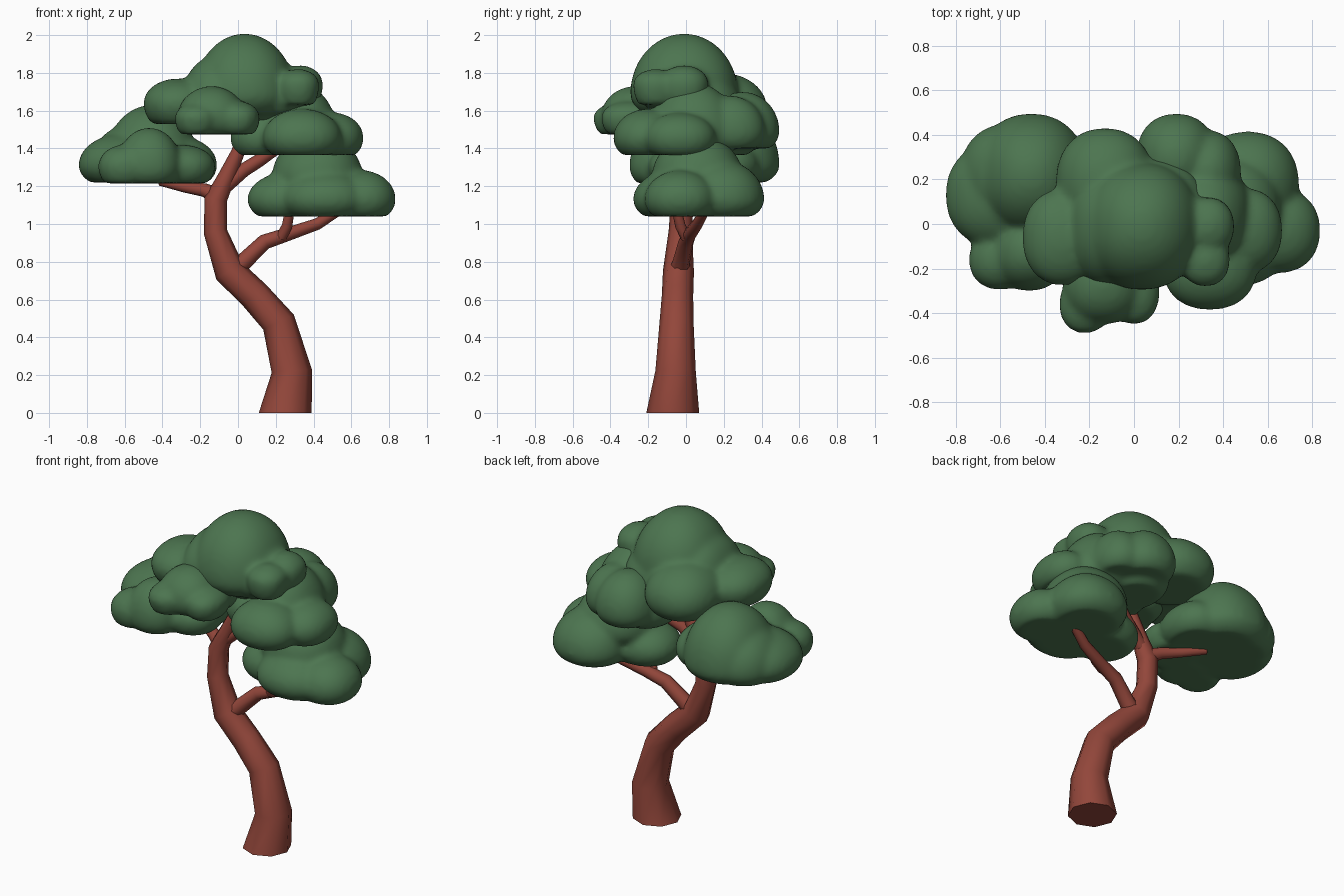
import bpy, bmesh, math
from mathutils import Vector


def material(name, rgb):
    m = bpy.data.materials.new(name)
    m.diffuse_color = (*rgb, 1)
    return m


BARK = material("red brown bark", (0.29, 0.062, 0.043))
LEAF = material("leaf green", (0.073, 0.178, 0.080))


def make_object(name, bm, mat):
    me = bpy.data.meshes.new(name)
    bm.to_mesh(me)
    bm.free()
    me.materials.append(mat)
    ob = bpy.data.objects.new(name, me)
    bpy.context.collection.objects.link(ob)
    bpy.context.view_layer.objects.active = ob
    bpy.ops.object.select_all(action='DESELECT')
    ob.select_set(True)
    return ob


def limb(name, points, sides=8, flat_start=False):
    """Tapered tube through points (x, y, z, radius)."""
    bm = bmesh.new()
    pos = [Vector(p[:3]) for p in points]
    rings = []
    for i, p in enumerate(points):
        a, b = pos[max(i - 1, 0)], pos[min(i + 1, len(pos) - 1)]
        t = (b - a).normalized()
        if i == 0 and flat_start:
            t = Vector((0, 0, 1))
        v = Vector((0, 1, 0))
        v = (v - t * v.dot(t)).normalized()
        u = v.cross(t)
        rings.append([bm.verts.new(pos[i] + p[3] * (
            u * math.cos(k * math.tau / sides) + v * math.sin(k * math.tau / sides)))
            for k in range(sides)])
    for r, s in zip(rings, rings[1:]):
        for k in range(sides):
            n = (k + 1) % sides
            bm.faces.new((r[k], r[n], s[n], s[k]))
    bm.faces.new(rings[0])
    bm.faces.new(rings[-1])
    bmesh.ops.recalc_face_normals(bm, faces=bm.faces)
    make_object(name, bm, BARK)
    bpy.ops.object.shade_smooth_by_angle(angle=math.radians(50))


def foliage(name, lumps, under=0.09, p=2.2):
    """Merged flat-bottomed, slightly squared puffs (x, y, bottom, rx, ry, top)."""
    bm = bmesh.new()
    for x, y, bottom, rx, ry, top in lumps:
        h = top - bottom - under
        for v in bmesh.ops.create_icosphere(bm, subdivisions=4, radius=1)["verts"]:
            c = v.co
            q = (abs(c.x) ** p + abs(c.y) ** p) ** (1 / p)
            f = math.hypot(c.x, c.y) / q if q > 1e-6 else 1
            z = c.z * h if c.z > 0 else -under * min(1, -c.z * 1.5)
            v.co = (x + c.x * rx * f, y + c.y * ry * f, bottom + under + z)
    ob = make_object(name, bm, LEAF)
    mod = ob.modifiers.new("merge", 'REMESH')
    mod.mode = 'VOXEL'
    mod.voxel_size = 0.018
    mod = ob.modifiers.new("soften", 'SMOOTH')
    mod.factor = 0.5
    mod.iterations = 6
    for m in list(ob.modifiers):
        bpy.ops.object.modifier_apply(modifier=m.name)
    bpy.ops.object.shade_smooth()


# Trunk and branches
limb("trunk", [(0.25, -0.07, 0, 0.14), (0.285, -0.055, 0.22, 0.107),
               (0.215, -0.05, 0.48, 0.09), (0.09, -0.045, 0.62, 0.083),
               (-0.045, -0.04, 0.75, 0.082), (-0.12, -0.03, 0.96, 0.062),
               (-0.118, -0.02, 1.13, 0.06), (-0.06, -0.02, 1.25, 0.046),
               (0.0, -0.02, 1.38, 0.036), (0.02, -0.02, 1.45, 0.03)], flat_start=True)
limb("right_branch", [(-0.05, -0.04, 0.73, 0.06), (0.03, -0.025, 0.80, 0.046),
                      (0.14, 0.0, 0.905, 0.041), (0.26, 0.02, 0.945, 0.036),
                      (0.42, 0.06, 1.0, 0.031), (0.53, 0.1, 1.07, 0.027)])
limb("right_twig", [(0.23, 0.0, 0.93, 0.03), (0.26, -0.03, 0.99, 0.028),
                    (0.275, -0.05, 1.08, 0.025)])
limb("left_branch", [(-0.11, -0.01, 1.15, 0.045), (-0.18, 0.02, 1.18, 0.036),
                     (-0.28, 0.08, 1.195, 0.029), (-0.41, 0.15, 1.225, 0.023)])
limb("upper_branch", [(-0.08, -0.02, 1.19, 0.04), (0.03, 0.0, 1.285, 0.037),
                      (0.11, 0.03, 1.335, 0.035), (0.22, 0.07, 1.41, 0.03)])

# Leaf clusters
foliage("left_foliage", [
    (-0.60, 0.13, 1.22, 0.245, 0.24, 1.48), (-0.56, 0.22, 1.22, 0.22, 0.23, 1.53),
    (-0.46, 0.22, 1.22, 0.25, 0.275, 1.63), (-0.30, 0.18, 1.22, 0.19, 0.21, 1.46),
    (-0.60, -0.16, 1.215, 0.14, 0.135, 1.42), (-0.47, -0.13, 1.215, 0.17, 0.17, 1.51),
    (-0.30, -0.02, 1.215, 0.18, 0.18, 1.42)])
foliage("lower_right_foliage", [
    (0.27, 0.03, 1.04, 0.22, 0.19, 1.275), (0.46, -0.05, 1.04, 0.24, 0.23, 1.29),
    (0.65, -0.03, 1.04, 0.185, 0.19, 1.285), (0.51, 0.18, 1.04, 0.23, 0.235, 1.34),
    (0.42, 0.06, 1.16, 0.24, 0.24, 1.47)])
foliage("middle_right_foliage", [
    (0.34, -0.20, 1.365, 0.21, 0.185, 1.61), (0.50, -0.03, 1.365, 0.165, 0.19, 1.59),
    (0.31, 0.04, 1.365, 0.22, 0.24, 1.75), (0.14, 0.17, 1.365, 0.18, 0.21, 1.64),
    (0.13, 0.0, 1.365, 0.17, 0.18, 1.62),
    (0.19, 0.30, 1.40, 0.18, 0.195, 1.70), (0.33, 0.23, 1.40, 0.15, 0.19, 1.68)])
foliage("front_foliage", [
    (-0.14, -0.27, 1.475, 0.18, 0.18, 1.73), (-0.22, -0.36, 1.475, 0.115, 0.13, 1.64),
    (0.0, -0.30, 1.475, 0.115, 0.15, 1.65), (-0.10, -0.16, 1.475, 0.20, 0.18, 1.70)])
foliage("crown_foliage", [
    (-0.32, -0.06, 1.53, 0.18, 0.215, 1.77), (-0.13, 0.19, 1.50, 0.22, 0.24, 1.80),
    (-0.12, -0.02, 1.53, 0.18, 0.26, 1.89), (0.08, 0.05, 1.53, 0.25, 0.24, 1.80),
    (0.035, -0.01, 1.58, 0.265, 0.285, 2.008), (0.32, -0.16, 1.63, 0.11, 0.12, 1.82),
    (0.33, -0.01, 1.63, 0.12, 0.13, 1.84), (0.20, -0.05, 1.58, 0.17, 0.18, 1.80)], under=0.11)
